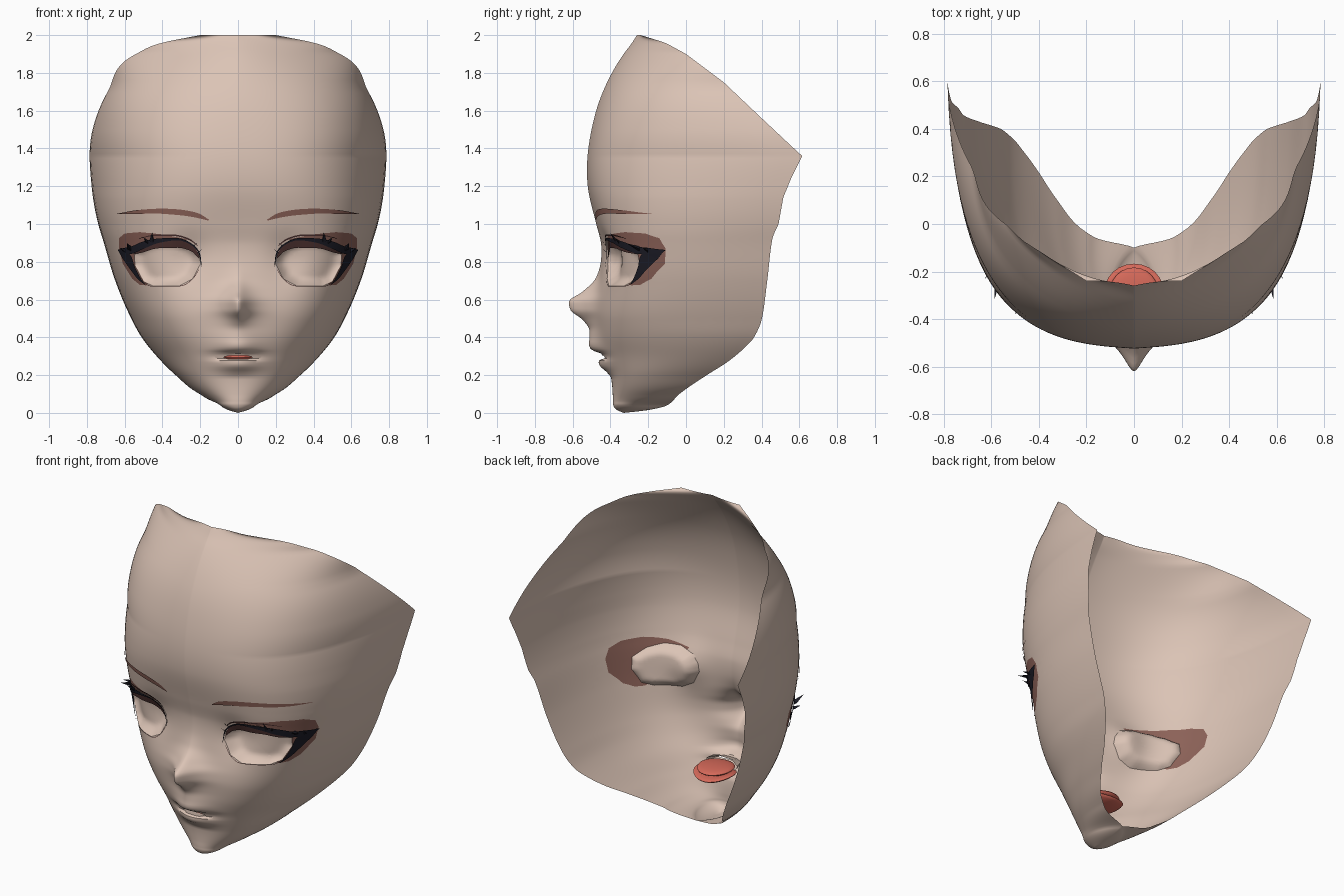
import bpy, bmesh, math
from mathutils import Vector
from mathutils.bvhtree import BVHTree

if "Cube" in bpy.data.objects:
    bpy.data.objects.remove(bpy.data.objects["Cube"])

def material(name, rgb):
    m = bpy.data.materials.new(name)
    m.diffuse_color = (*rgb, 1)
    m.use_nodes = True
    m.node_tree.nodes["Principled BSDF"].inputs["Base Color"].default_value = m.diffuse_color
    return m

SKIN = material("skin", (0.71, 0.55, 0.465))
BROWN = material("brown_makeup", (0.27, 0.125, 0.10))
DARK = material("dark_lid", (0.07, 0.03, 0.028))
BLACK = material("lash_black", (0.012, 0.012, 0.02))
RED = material("tongue_red", (0.66, 0.14, 0.10))

def finish(name, bm, mats, angle=40, mirror=True):
    me = bpy.data.meshes.new(name)
    bm.to_mesh(me)
    bm.free()
    ob = bpy.data.objects.new(name, me)
    bpy.context.collection.objects.link(ob)
    for m in mats:
        me.materials.append(m)
    bpy.ops.object.select_all(action='DESELECT')
    ob.select_set(True)
    bpy.context.view_layer.objects.active = ob
    bpy.ops.object.shade_smooth_by_angle(angle=math.radians(angle))
    if mirror:
        ob.modifiers.new("mirror", 'MIRROR')
    return ob

def interp(table, z, col, mode="MONOTONE"):
    """Interpolate one table column: MONOTONE, ROUND or LINEAR."""
    n = len(table)
    i = 0
    while i < n - 2 and z > table[i + 1][0]:
        i += 1
    step = lambda k: table[k+1][0] - table[k][0]
    slope = lambda k: (table[k+1][col] - table[k][col]) / step(k)
    def tangent(k):
        if k == 0 or k == n - 1:
            return slope(min(k, n - 2))
        a, b = slope(k - 1), slope(k)
        if mode == "ROUND":
            return (a * step(k) + b * step(k - 1)) / (step(k) + step(k - 1))
        return 0 if a * b <= 0 else 2 * a * b / (a + b)
    h = step(i)
    t = min(1, max(0, (z - table[i][0]) / h))
    a, b = table[i][col], table[i + 1][col]
    if mode == "LINEAR":
        return a + (b - a) * t
    return (a * (1 + 2*t) * (1-t)**2 + h * tangent(i) * t * (1-t)**2
            + b * t*t * (3 - 2*t) + h * tangent(i + 1) * t*t * (t - 1))

# Horizontal sections: z, centre y, front handle x, side handle x, y, edge x
SECTIONS = [
    (0, -.33, 0, 0, -.33, 0), (.015, -.365, .065, .07, -.22, 0),
    (.04, -.385, .12, .13, -.2, 0), (.06, -.387, .12, .16, -.22, .11),
    (.1, -.388, .14, .22, -.25, .2), (.2, -.4, .22, .34, -.24, .33),
    (.3, -.435, .27, .44, -.22, .43), (.4, -.46, .31, .515, -.28, .51),
    (.5, -.465, .34, .565, -.35, .565), (.7, -.45, .35, .65, -.43, .65),
    (.9, -.45, .35, .71, -.47, .71), (1.0, -.475, .34, .735, -.49, .74),
    (1.2, -.52, .33, .75, -.49, .775), (1.5, -.5, .31, .735, -.42, .77),
    (1.7, -.44, .28, .65, -.3, .69), (1.9, -.33, .19, .43, -.17, .54),
    (1.96, -.285, .14, .3, -.19, .4), (2, -.26, .08, .14, -.24, .2)]
# Back and top rim: z, y
JAW_RIM = [(0, -.33), (.015, -.2), (.04, -.1), (.1, -.035), (.2, .11), (.27, .22), (.34, .305),
           (.4, .36), (.5, .402), (.7, .43), (.92, .457), (1.0, .49)]
TOP_RIM = [(1.0, .49), (1.14, .515), (1.25, .56), (1.36, .615), (1.42, .55), (1.57, .39),
           (1.75, .2), (1.9, 0), (1.96, -.11), (2, -.24)]
NOSE = [(.38, 0), (.44, .02), (.49, .07), (.545, .148), (.59, .16), (.64, .095),
        (.72, .025), (.8, .006), (.9, 0)]
LIPS = [(.19, 0), (.22, .018), (.25, .04), (.272, .04), (.29, .005), (.312, .008),
        (.335, .058), (.36, .062), (.4, .045), (.46, .02), (.52, 0)]

def surface_point(z, t):
    yc, p1x, p2x, p2y, ex = (interp(SECTIONS, z, c, "ROUND") for c in range(1, 6))
    ey = interp(JAW_RIM, z, 1) if z < 1 else interp(TOP_RIM, z, 1, "LINEAR")
    p1y = yc + .02 * min(1, max(0, (z - .5) / .4))
    a, b, c, d = (1-t)**3, 3*t*(1-t)**2, 3*t*t*(1-t), t**3
    x, y = b*p1x + c*p2x + d*max(0, ex), a*yc + b*p1y + c*p2y + d*ey
    if y < 0:
        if .38 < z < .9:
            y -= interp(NOSE, z, 1) * math.exp(-(math.sqrt(x*x + .0006) - .0245) / .06)
        if .19 < z < .52:
            y -= interp(LIPS, z, 1) * math.exp(-(x / .11)**2)
        y += .03 * math.exp(-((x - .26) / .1)**2 - ((z - .81) / .12)**2)
    return (x, y, z)

# Face shell, right half
COLS = 44
heights = [.005*k for k in range(21)] + [.1 + .0126*k for k in range(1, 151)] + [2.0]
bm = bmesh.new()
grid = [[bm.verts.new(surface_point(z, (j / COLS)**1.3)) for j in range(COLS + 1)] for z in heights]
for r0, r1 in zip(grid, grid[1:]):
    for j in range(COLS):
        bm.faces.new((r0[j], r0[j+1], r1[j+1], r1[j]))
bmesh.ops.remove_doubles(bm, verts=bm.verts, dist=1e-4)
bm.normal_update()
tree = BVHTree.FromBMesh(bm)

def edge_distance(p, poly):
    """Distance inside a convex clockwise (x, z) outline, negative outside."""
    return min(((b[1]-a[1])*(p.x-a[0]) - (b[0]-a[0])*(p.z-a[1])) / math.dist(a, b)
               for a, b in zip(poly, poly[1:] + poly[:1]))

def cut(poly):
    """Cut a convex outline into the shell and return the faces in it."""
    xs, zs = zip(*poly)
    for a, b in zip(poly, poly[1:] + poly[:1]):
        faces = []
        for f in bm.faces:
            c = f.calc_center_median()
            if (min(xs) - .03 < c.x < max(xs) + .03 and min(zs) - .03 < c.z < max(zs) + .03
                    and c.y < .05):
                faces.append(f)
        geom = list({g for f in faces for g in (*f.verts, *f.edges)}) + faces
        bmesh.ops.bisect_plane(bm, geom=geom, dist=1e-5, plane_co=(a[0], 0, a[1]),
                               plane_no=(b[1] - a[1], 0, a[0] - b[0]))
    return [f for f in bm.faces if f.calc_center_median().y < .05
            and edge_distance(f.calc_center_median(), poly) > -1e-6]

# Painted eye shadow
for f in cut([(.27, .92), (.4, .945), (.52, .957), (.6, .95), (.63, .925), (.63, .87),
              (.61, .79), (.56, .71), (.52, .678), (.485, .675), (.4, .75)]):
    f.material_index = 1

# Eye socket bowl
eye = [(.198, .79), (.205, .84), (.24, .89), (.32, .922), (.42, .922), (.5, .895), (.55, .85),
       (.545, .78), (.5, .695), (.45, .672), (.31, .672), (.24, .71)]
faces = cut(eye)
for f in faces:
    f.material_index = 0
for v in {v for f in faces for v in f.verts}:
    t = min(1, max(0, edge_distance(v.co, eye)) / .055)
    v.co.y += .05 * t * (2 - t)

# Mouth opening with inward lip walls
faces = cut([(-.01, .284), (-.01, .304), (.045, .304), (.075, .296), (.075, .292), (.045, .284)])
bmesh.ops.inset_region(bm, faces=faces, thickness=0, use_even_offset=False, use_boundary=False)
for v in {v for f in faces for v in f.verts}:
    v.co.y += .08
    v.co.x *= 1.4
    v.co.z = .3 + (v.co.z - .294) * 3.5
bmesh.ops.delete(bm, geom=faces, context='FACES')
finish("face_shell", bm, [SKIN, BROWN])

def on_surface(x, z, lift):
    hit, normal, _, _ = tree.ray_cast(Vector((x, -3, z)), Vector((0, 1, 0)))
    return hit + normal * lift

def ribbon(name, pts, mat, lift=.006):
    """Tapered plate along (x, z, half width) points, laid on the shell."""
    rows = [(i, *p) for i, p in enumerate(pts)]
    last = len(pts) - 1
    fine = [[interp(rows, last * k / 28, c) for c in (1, 2, 3)] for k in range(29)]
    bm = bmesh.new()
    pairs = []
    for k, (x, z, w) in enumerate(fine):
        a, b = fine[max(0, k - 1)], fine[min(28, k + 1)]
        n = Vector((a[1] - b[1], b[0] - a[0])).normalized() * w
        pairs.append([bm.verts.new(on_surface(x + s*n.x, z + s*n.y, lift)) for s in (-1, 1)])
    for p, q in zip(pairs, pairs[1:]):
        bm.faces.new((p[0], q[0], q[1], p[1]))
    return finish(name, bm, [mat])

# Brows, lids and lash bands
ribbon("eyebrow", [(.155, 1.022, .003), (.22, 1.048, .013), (.32, 1.064, .015), (.42, 1.069, .013),
                   (.53, 1.064, .010), (.635, 1.054, .001)], BROWN)
ribbon("lid_shade", [(.203, .82, .002), (.24, .868, .014), (.32, .897, .022), (.42, .896, .024),
                     (.5, .871, .02), (.55, .845, .005)], DARK, .003)
ribbon("lid_crease", [(.21, .885, .001), (.26, .922, .004), (.34, .942, .004), (.43, .942, .004),
                      (.52, .925, .001)], DARK)
ribbon("upper_lash", [(.19, .775, .001), (.2, .84, .003), (.24, .892, .004), (.32, .923, .006),
                      (.42, .913, .012), (.5, .888, .019), (.57, .86, .019), (.628, .862, .003)],
       BLACK, .009)
ribbon("outer_lash", [(.625, .865, .004), (.582, .825, .022), (.553, .77, .014), (.516, .712, .007),
                      (.488, .682, .001)], BLACK, .008)
ribbon("lower_lid_line", [(.205, .76, .001), (.24, .708, .0015), (.31, .671, .0015),
                          (.45, .671, .0015), (.5, .69, .0015)], DARK, .003)

# Single lashes standing off the lid
bm = bmesh.new()
for x, z, out, r in [(.45, .912, (0, -.03, .045), .015), (.475, .905, (.02, -.025, .025), .01),
                     (.565, .87, (.015, -.07, .03), .015), (.59, .86, (.03, -.03, .015), .013),
                     (.235, .885, (-.03, -.02, .025), .003), (.21, .85, (-.025, -.02, .02), .003)]:
    base = on_surface(x, z, .009)
    tip = bm.verts.new(base + Vector(out))
    ring = [bm.verts.new(base + Vector((r * math.cos(a), 0, r * math.sin(a))))
            for a in (0, 2.1, 4.2)]
    for k in range(3):
        bm.faces.new((ring[k], ring[(k + 1) % 3], tip))
finish("lash_spikes", bm, [BLACK])

# Tongue and mouth floor
for name, centre, size, bend in [("tongue", (0, -.295, .296), (.105, .112, .022), .008),
                                 ("mouth_floor", (0, -.285, .264), (.125, .118, .02), .025)]:
    bm = bmesh.new()
    bmesh.ops.create_uvsphere(bm, u_segments=24, v_segments=12, radius=1)
    for v in bm.verts:
        x, y, z = v.co
        v.co = Vector(centre) + Vector((x*size[0], y*size[1], z*size[2] + bend * (x*x - .3)))
    finish(name, bm, [RED], 60, False)
